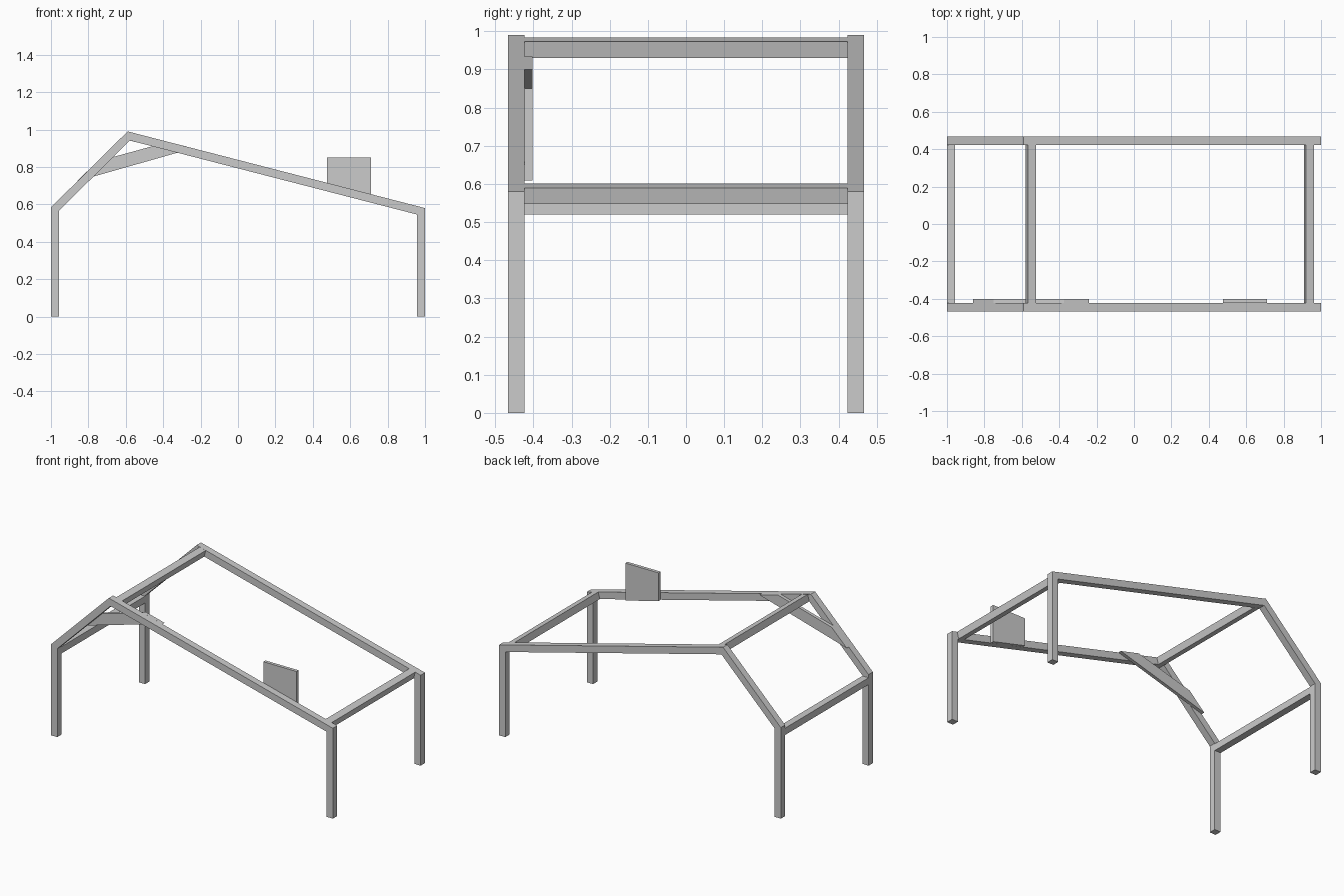
import bpy
import math

if "Cube" in bpy.data.objects:
    bpy.data.objects.remove(bpy.data.objects["Cube"])


def prism(name, profile, y0, y1):
    """Extrude a front-view (x, z) outline from y0 to y1."""
    n = len(profile)
    verts = [(x, y, z) for y in (y0, y1) for x, z in profile]
    faces = [tuple(range(n)), tuple(reversed(range(n, 2 * n)))]
    faces += [(i, i + n, (i + 1) % n + n, (i + 1) % n) for i in range(n)]
    mesh = bpy.data.meshes.new(name)
    mesh.from_pydata(verts, [], faces)
    obj = bpy.data.objects.new(name, mesh)
    bpy.context.collection.objects.link(obj)
    return obj


def square(cx, cz, size, angle=0.0):
    """Square cross-section turned in the front view."""
    c, s, h = math.cos(angle), math.sin(angle), size / 2
    return [(cx + a * c - b * s, cz + a * s + b * c)
            for a, b in ((-h, -h), (h, -h), (h, h), (-h, h))]


T = 0.044          # timber thickness
Y_OUT = 0.467      # outer side of the frames
Y_IN = Y_OUT - T   # inner side of the frames

# Side frames: outer and inner outlines, mitred at every joint
outer = [(-1, 0), (-1, 0.584), (-0.59, 0.99), (1, 0.58), (1, 0)]
inner = [(-0.956, 0), (-0.956, 0.567), (-0.578, 0.9415), (0.956, 0.546), (0.956, 0)]
members = ["left_leg", "short_rafter", "long_rafter", "right_leg"]
for side, y0, y1 in (("front", -Y_OUT, -Y_IN), ("back", Y_IN, Y_OUT)):
    for i, part in enumerate(members):
        prism(f"{side}_{part}", [inner[i], inner[i + 1], outer[i + 1], outer[i]], y0, y1)

# Cross beams; the ridge and right ones follow the long slope
slope = math.atan2(0.58 - 0.99, 1.59)
prism("left_cross_beam", square(-0.978, 0.542, T), -Y_IN, Y_IN)
prism("ridge_cross_beam", square(-0.552, 0.957, T, slope), -Y_IN, Y_IN)
prism("right_cross_beam", square(0.935, 0.574, T, slope), -Y_IN, Y_IN)

# Thin boards on the inner face of the front frame
BOARD = -0.402
prism("corner_brace", [(-0.86, 0.724), (-0.24, 0.90), (-0.373, 0.934), (-0.752, 0.83)],
      -Y_IN, BOARD)
prism("upright_plate", [(0.476, 0.67), (0.712, 0.609), (0.712, 0.85), (0.476, 0.85)],
      -Y_IN, BOARD)
